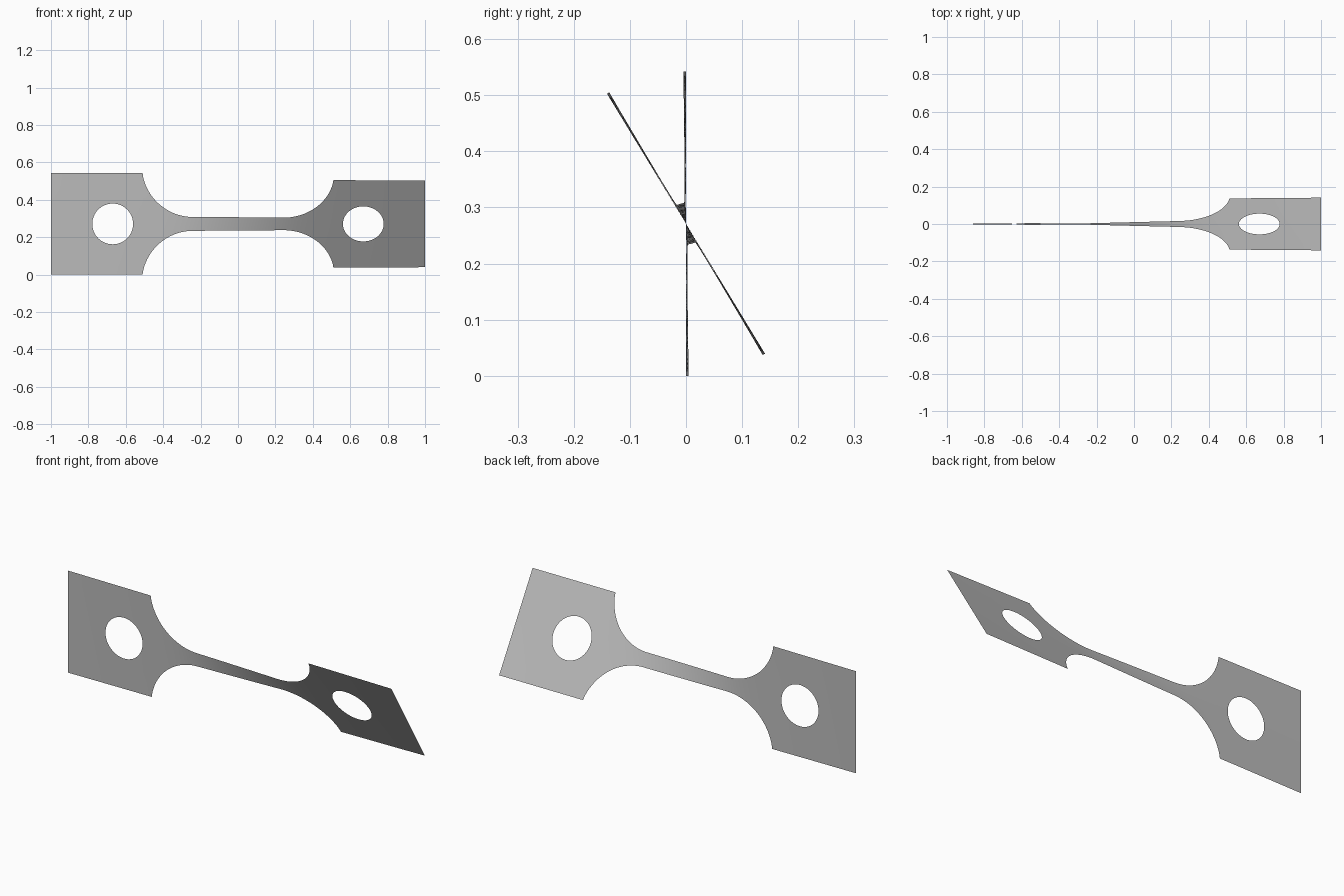
import bpy, bmesh, math

cube = bpy.data.objects.get("Cube")
if cube:
    bpy.data.objects.remove(cube, do_unlink=True)

HALF_GRIP, HALF_NECK = 0.271, 0.037
GRIP_END, NECK_END = 0.51, 0.24
FILLET = 0.274
HOLE_X, HOLE_R = 0.67, 0.109
TWIST = math.radians(31.3)
ROWS = 4


def half_width(x):
    """Half width of the sheet: wide grips, arc fillets, slim neck."""
    d = abs(x)
    if d >= GRIP_END - 1e-6:
        return HALF_GRIP
    if d <= NECK_END:
        return HALF_NECK
    return HALF_NECK + FILLET - math.sqrt(FILLET ** 2 - (d - NECK_END) ** 2)


def hole_half(x):
    return math.sqrt(max(0.0, HOLE_R ** 2 - (abs(x) - HOLE_X) ** 2))


def span(a, b, n):
    return [a + (b - a) * i / n for i in range(n + 1)]


# Stations along one half, mirrored to the other
fillet_reach = math.asin((GRIP_END - NECK_END) / FILLET)
side = span(0, NECK_END, 12)
side += [NECK_END + FILLET * math.sin(a) for a in span(0, fillet_reach, 20)]
side += span(GRIP_END, HOLE_X - HOLE_R, 2)
side += [HOLE_X - HOLE_R * math.cos(a) for a in span(0, math.pi, 32)]
side += span(HOLE_X + HOLE_R, 1, 5)
side = sorted({round(x, 5) for x in side})
stations = [-x for x in reversed(side[1:])] + side

# Twist builds up fastest where the sheet is narrow
turn = [0.0]
for a, b in zip(stations, stations[1:]):
    turn.append(turn[-1] + (b - a) * half_width((a + b) / 2) ** -1.5)
angles = [TWIST * t / turn[-1] for t in turn]

# Upper and lower bands, which part around the holes
bm = bmesh.new()
for sign in (1, -1):
    previous = None
    for x, angle in zip(stations, angles):
        column = [bm.verts.new((x, -sign * v * math.sin(angle),
                                HALF_GRIP + sign * v * math.cos(angle)))
                  for v in span(hole_half(x), half_width(x), ROWS)]
        if previous:
            for i in range(ROWS):
                quad = [previous[i], column[i], column[i + 1], previous[i + 1]]
                bm.faces.new(quad if sign > 0 else quad[::-1])
        previous = column
bmesh.ops.remove_doubles(bm, verts=bm.verts, dist=1e-5)

mesh = bpy.data.meshes.new("twisted_test_strip")
bm.to_mesh(mesh)
bm.free()
strip = bpy.data.objects.new("twisted_test_strip", mesh)
bpy.context.collection.objects.link(strip)

# Plain grey metal
grey = bpy.data.materials.new("light_grey")
grey.use_nodes = True
colour = (0.5, 0.5, 0.5, 1)
grey.diffuse_color = colour
grey.node_tree.nodes["Principled BSDF"].inputs["Base Color"].default_value = colour
mesh.materials.append(grey)

bpy.context.view_layer.objects.active = strip
strip.select_set(True)
bpy.ops.object.shade_smooth_by_angle()
